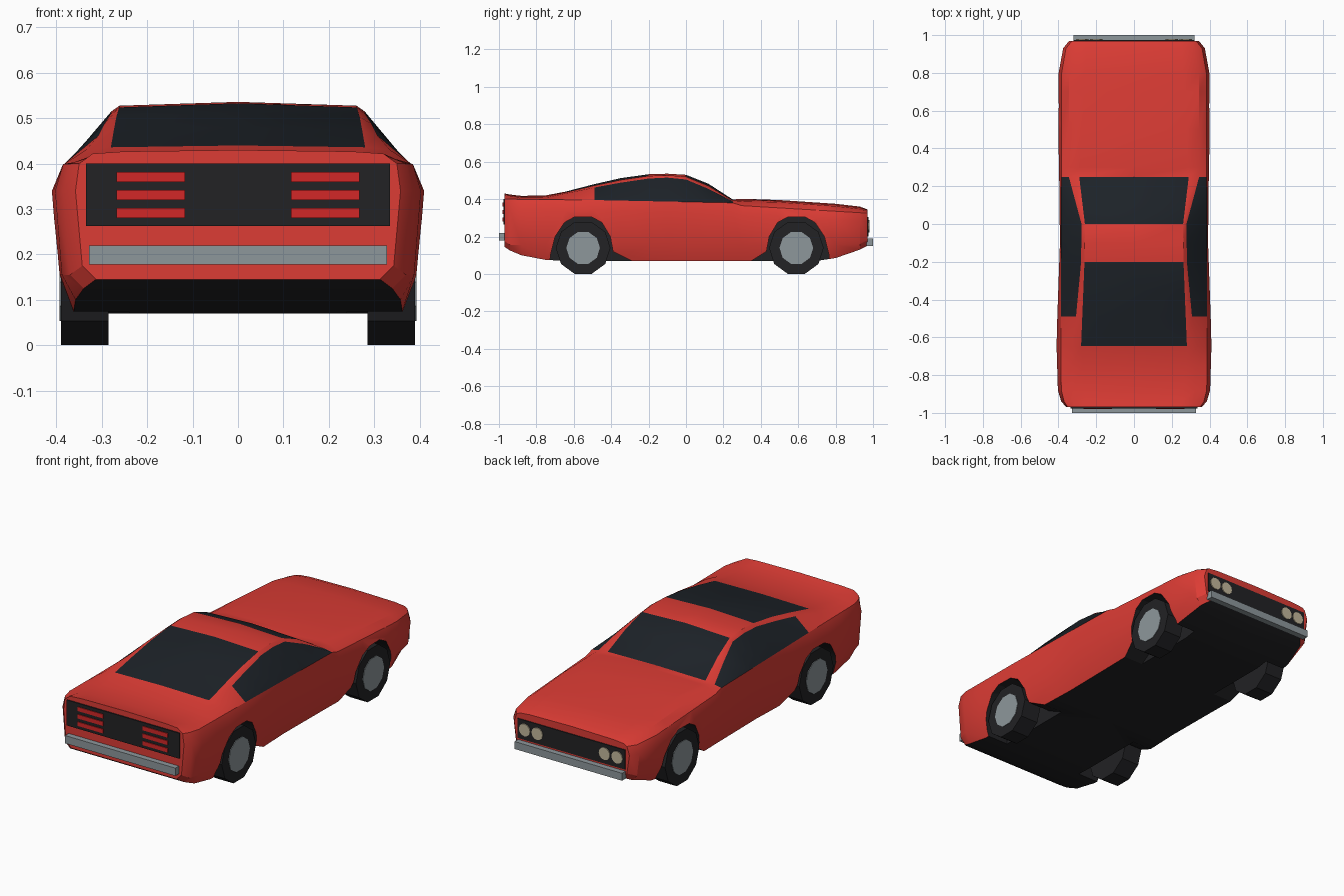
import bpy, bmesh, math
from mathutils import Matrix

if "Cube" in bpy.data.objects:
    bpy.data.objects.remove(bpy.data.objects["Cube"])


def material(name, rgb):
    m = bpy.data.materials.new(name)
    m.diffuse_color = (*rgb, 1)
    m.use_nodes = True
    m.node_tree.nodes["Principled BSDF"].inputs["Base Color"].default_value = m.diffuse_color
    return m


RED = material("red_paint", (0.72, 0.045, 0.035))
GLASS = material("dark_glass", (0.012, 0.016, 0.021))
BLACK = material("black_trim", (0.016, 0.016, 0.018))
CHROME = material("chrome", (0.27, 0.31, 0.33))
LENS = material("headlight_lens", (0.55, 0.48, 0.33))
TAIL = material("tail_lens", (0.65, 0.02, 0.02))


def finish(name, bm, *mats):
    bmesh.ops.recalc_face_normals(bm, faces=bm.faces)
    me = bpy.data.meshes.new(name)
    bm.to_mesh(me)
    bm.free()
    ob = bpy.data.objects.new(name, me)
    bpy.context.collection.objects.link(ob)
    for m in mats:
        me.materials.append(m)
    return ob


def box(name, mat, x0, x1, y0, y1, z0, z1):
    bm = bmesh.new()
    bmesh.ops.create_cube(bm, size=1)
    for v in bm.verts:
        v.co = ((x0 + x1) / 2 + v.co.x * (x1 - x0), (y0 + y1) / 2 + v.co.y * (y1 - y0),
                (z0 + z1) / 2 + v.co.z * (z1 - z0))
    return finish(name, bm, mat)


def disc(name, mat, r, depth, sides, loc, axis):
    bm = bmesh.new()
    bmesh.ops.create_cone(bm, cap_ends=True, segments=sides, radius1=r, radius2=r, depth=depth,
                          matrix=Matrix.Translation(loc) @ Matrix.Rotation(math.pi / 2, 4, axis))
    return finish(name, bm, mat)


def along(pts, y):
    """Piecewise linear profile value at y."""
    for (a, va), (b, vb) in zip(pts, pts[1:]):
        if y <= b:
            return va + (vb - va) * (y - a) / (b - a)
    return pts[-1][1]


# Body profiles along the length: height (z) or half width (x)
ROOF_Z = [(-.97, .43), (-.9, .417), (-.75, .42), (-.645, .44), (-.49, .48), (-.35, .512), (-.2, .533),
          (-.1, .536), (0, .53), (.12, .482), (.25, .398), (.3, .402), (.5, .395), (.8, .375), (.93, .36), (.97, .345)]
RAIL_Z = [(-.97, .422), (-.88, .408), (-.75, .408), (-.645, .43), (-.49, .462), (-.35, .488), (-.2, .51),
          (-.1, .515), (0, .505), (.12, .455), (.25, .388), (.5, .383), (.8, .362), (.93, .347), (.97, .335)]
RAIL_X = [(-.97, .32), (-.645, .335), (-.49, .307), (-.2, .28), (0, .278), (.25, .345), (.8, .345), (.97, .31)]
PANE_X = [(-.97, .25), (-.645, .28), (-.2, .262), (0, .26), (.25, .29), (.97, .25)]
BELT_X = [(-.97, .35), (-.94, .37), (-.88, .385), (-.49, .387), (.25, .385), (.8, .383), (.93, .36), (.97, .328)]
BELT_Z = [(-.97, .4), (-.49, .395), (.25, .38), (.3, .365), (.97, .325)]
WIDE_X = [(-.97, .358), (-.94, .385), (-.88, .403), (-.645, .41), (-.49, .406), (-.1, .392), (.25, .396),
          (.5, .401), (.8, .399), (.93, .375), (.97, .343)]
WIDE_Z = [(-.97, .34), (-.49, .34), (.25, .32), (.97, .28)]
SILL_Z = [(-.97, .145), (-.94, .125), (-.88, .1), (-.75, .075), (-.645, .07), (.7, .07), (.8, .085), (.93, .13), (.97, .15)]
STATIONS = [-.97, -.94, -.88, -.75, -.645, -.49, -.35, -.2, -.1, 0, .12, .25, .3, .5, .7, .8, .93, .97]


def section(y):
    zc, zr, w, zs = along(ROOF_Z, y), along(RAIL_Z, y), along(WIDE_X, y), along(SILL_Z, y)
    half = [(along(PANE_X, y), zr + .6 * (zc - zr)), (along(RAIL_X, y), zr),
            (along(BELT_X, y), along(BELT_Z, y)), (w, along(WIDE_Z, y)),
            (w - .015, max(.155, zs + .03)), (w - .045, zs)]
    return [(0, zc)] + half + [(0, zs)] + [(-x, z) for x, z in reversed(half)]


# Body shell lofted through the sections, glass picked by panel position
bm = bmesh.new()
rings = [[bm.verts.new((x, y, z)) for x, z in section(y)] for y in STATIONS]
n = len(rings[0])
for a, b, ya, yb in zip(rings, rings[1:], STATIONS, STATIONS[1:]):
    for i in range(n):
        j = (i + 1) % n
        f = bm.faces.new((a[i], a[j], b[j], b[i]))
        strip = min(i, n - 1 - i)
        screen = strip == 0 and (-.65 < ya < yb < -.19 or -.01 < ya < yb < .26)
        side = strip == 2 and -.5 < ya < yb < .26
        f.material_index = 1 if screen or side else 2 if strip == 6 else 0
bm.faces.new(rings[0])
bm.faces.new(rings[-1])
body = finish("body_shell", bm, RED, GLASS, BLACK)

# Wheel arches cut out of the shell
ARCH = [(-.18, .0), (-.175, .1), (-.15, .2), (-.1, .275), (-.045, .305), (.045, .305), (.1, .275), (.145, .2), (.16, .12)]
bm = bmesh.new()
for yc, tail in ((-.55, .26), (.59, None)):
    outline = ARCH + [(tail, .07), (tail, 0)] if tail else \
        [(-d, z) for d, z in ARCH] + [(-.24, .07), (-.24, 0)]
    for s in (-1, 1):
        face = bm.faces.new([bm.verts.new((s * .24, yc + d, z)) for d, z in outline])
        out = bmesh.ops.extrude_face_region(bm, geom=[face])["geom"]
        for v in out:
            if isinstance(v, bmesh.types.BMVert):
                v.co.x = s * .5
cutter = finish("arch_cutter", bm, BLACK)
cutter.hide_render = True
mod = body.modifiers.new("arches", 'BOOLEAN')
mod.operation, mod.solver, mod.object, mod.material_mode = 'DIFFERENCE', 'EXACT', cutter, 'TRANSFER'
bpy.context.view_layer.objects.active = body
body.select_set(True)
bpy.ops.object.modifier_apply(modifier="arches")
bpy.data.objects.remove(cutter)
bpy.ops.object.shade_smooth_by_angle(angle=math.radians(28))

# Wheels
for end, y in (("rear", -.55), ("front", .59)):
    for side, s in (("left", -1), ("right", 1)):
        disc(f"{end}_{side}_tyre", BLACK, .146, .105, 10, (s * .3375, y, .139), 'Y')
        disc(f"{end}_{side}_hub", CHROME, .09, .01, 10, (s * .388, y, .139), 'Y')

# Bumpers, rear light panel and grille
box("rear_bumper", CHROME, -.328, .328, -1, -.965, .178, .22)
box("front_bumper", CHROME, -.32, .32, .965, 1, .15, .19)
box("tail_panel", BLACK, -.335, .335, -.976, -.96, .263, .4)
box("grille", BLACK, -.32, .32, .96, .975, .2, .305)

# Tail light bars and round headlights
for side, s in (("left", -1), ("right", 1)):
    for k, z in enumerate((.291, .331, .371)):
        x0, x1 = sorted((s * .117, s * .268))
        box(f"{side}_tail_light_{k + 1}", TAIL, x0, x1, -.98, -.97, z - .011, z + .011)
    for k, x in enumerate((.2, .275)):
        disc(f"{side}_headlight_{k + 1}", LENS, .033, .012, 12, (s * x, .974, .255), 'X')
